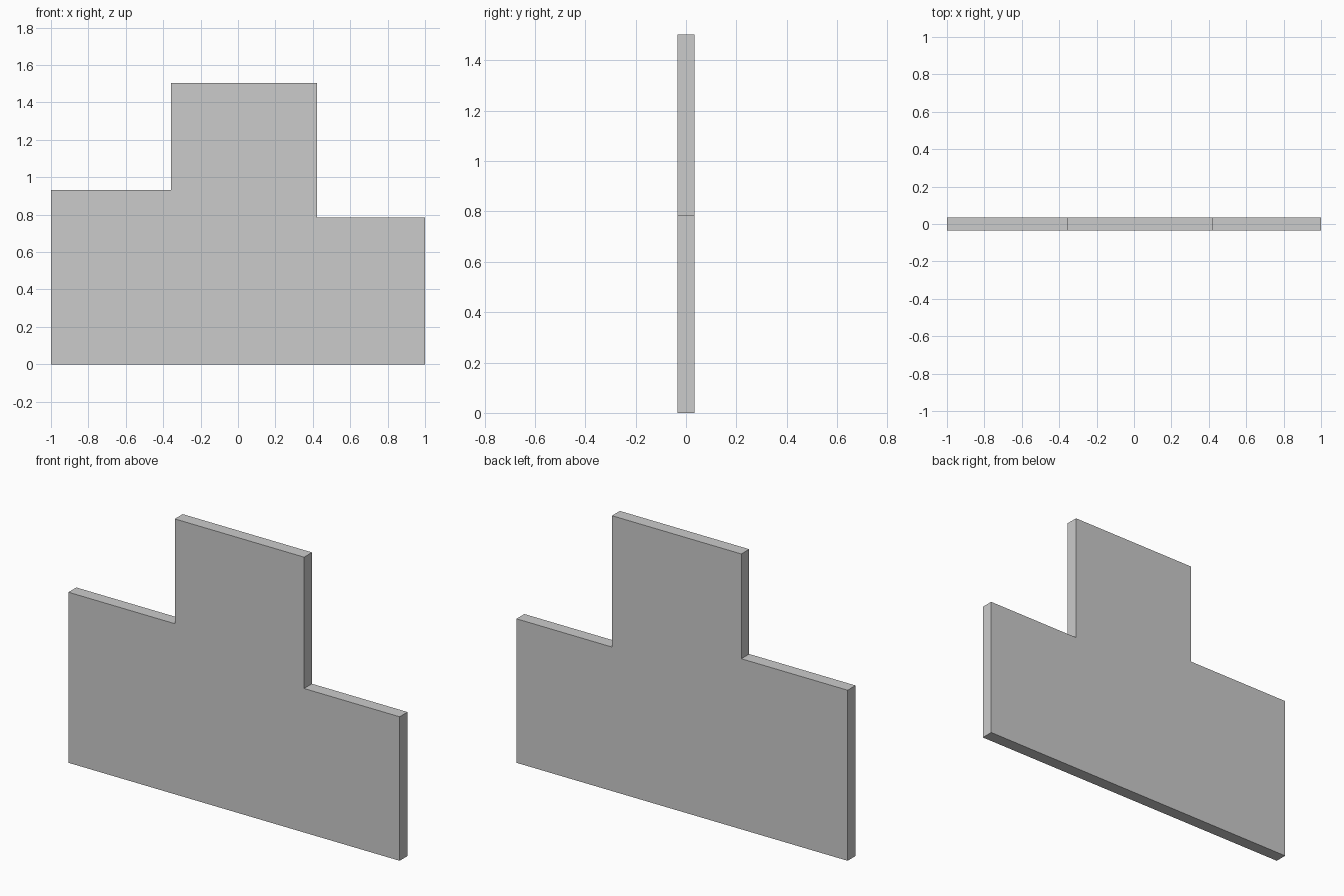
import bpy, bmesh

if "Cube" in bpy.data.objects:
    bpy.data.objects.remove(bpy.data.objects["Cube"])

THICKNESS = 0.068

# Stepped panel outline in (x, z), counter-clockwise seen from the front
outline = [(-1, 0), (1, 0), (1, 0.786), (0.423, 0.786),
           (0.423, 1.503), (-0.358, 1.503), (-0.358, 0.931), (-1, 0.931)]


def extruded_panel(name, profile, depth):
    bm = bmesh.new()
    face = bm.faces.new([bm.verts.new((x, -depth / 2, z)) for x, z in profile])
    result = bmesh.ops.extrude_face_region(bm, geom=[face], use_keep_orig=True)
    moved = [v for v in result["geom"] if isinstance(v, bmesh.types.BMVert)]
    bmesh.ops.translate(bm, verts=moved, vec=(0, depth, 0))
    bmesh.ops.recalc_face_normals(bm, faces=bm.faces)
    mesh = bpy.data.meshes.new(name)
    bm.to_mesh(mesh)
    bm.free()
    obj = bpy.data.objects.new(name, mesh)
    bpy.context.collection.objects.link(obj)
    return obj


# Flat upright panel with a raised middle and two uneven shoulders
extruded_panel("stepped_panel", outline, THICKNESS)
